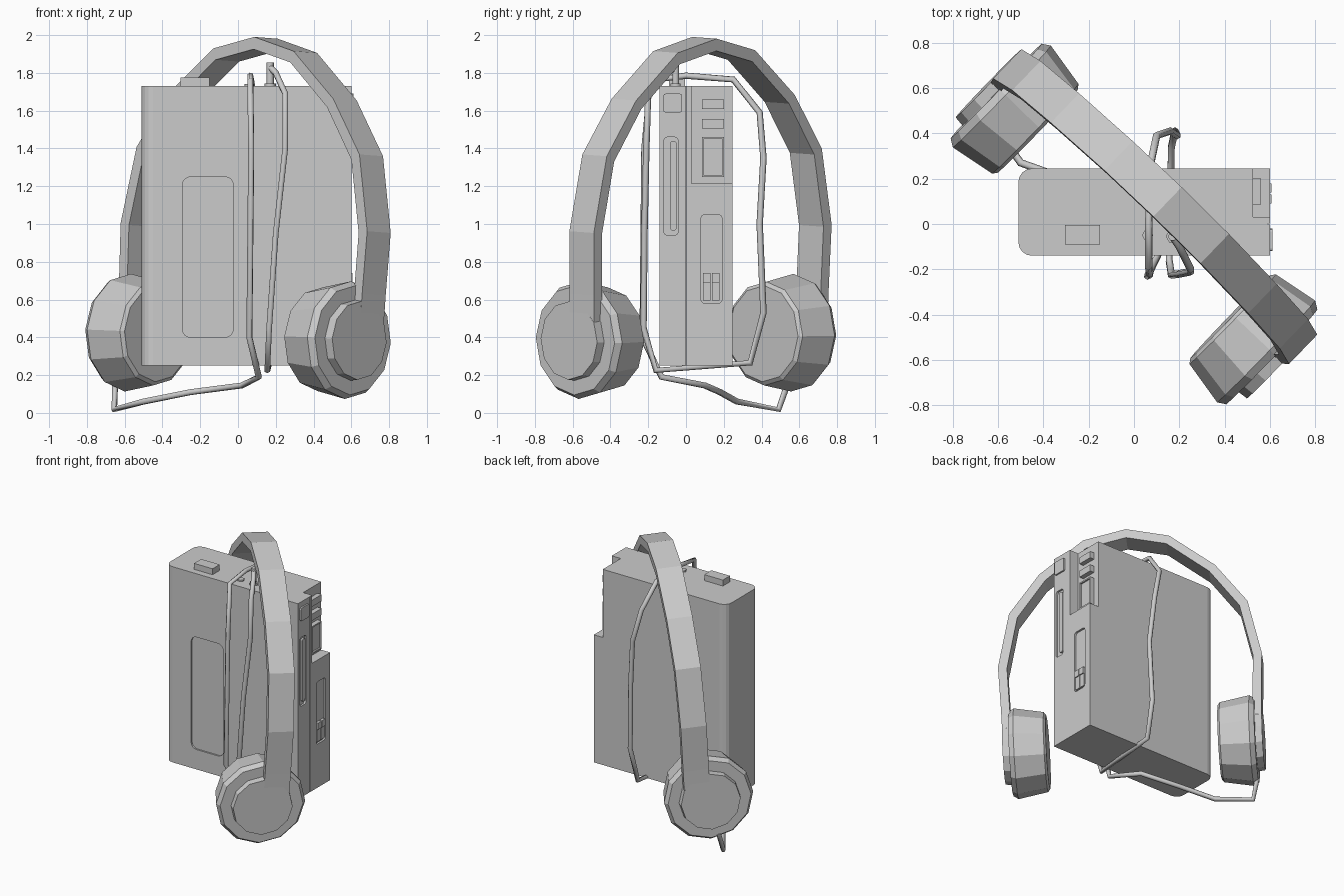
import bpy, bmesh
from math import radians, cos, sin, pi
from mathutils import Matrix, Vector

if "Cube" in bpy.data.objects:
    bpy.data.objects.remove(bpy.data.objects["Cube"])


def make_object(name, bm, matrix=None):
    bmesh.ops.recalc_face_normals(bm, faces=bm.faces)
    mesh = bpy.data.meshes.new(name)
    bm.to_mesh(mesh)
    bm.free()
    ob = bpy.data.objects.new(name, mesh)
    bpy.context.collection.objects.link(ob)
    if matrix:
        ob.matrix_world = matrix
    return ob


def box(name, x, y, z, radius=0.0, pick=None, segments=4):
    """Box from axis ranges; edges accepted by pick(mid, direction) are rounded."""
    bm = bmesh.new()
    size = [r[1] - r[0] for r in (x, y, z)]
    mid = [(r[0] + r[1]) / 2 for r in (x, y, z)]
    bmesh.ops.create_cube(bm, size=1, matrix=Matrix.Translation(mid) @ Matrix.Diagonal((*size, 1)))
    if radius:
        edges = [e for e in bm.edges if pick(
            (e.verts[0].co + e.verts[1].co) / 2, (e.verts[1].co - e.verts[0].co).normalized())]
        bmesh.ops.bevel(bm, geom=edges, offset=radius, segments=segments, profile=0.5, affect='EDGES')
    return make_object(name, bm)


def along(axis):
    return lambda mid, d: abs(d[axis]) > 0.9


def cut(target, cutter):
    cutter.hide_render = True
    cutter.hide_viewport = True
    mod = target.modifiers.new(cutter.name, 'BOOLEAN')
    mod.operation = 'DIFFERENCE'
    mod.solver = 'EXACT'
    mod.object = cutter


# Player case: left upright edges rounded, right side square
case = box('player_case', (-0.51, 0.60), (-0.14, 0.245), (0.25, 1.73), 0.06,
           lambda m, d: abs(d.z) > 0.9 and m.x < 0)

# Recesses: button notch, front window, two side slots, side seam
cut(case, box('notch_cutter', (0.525, 0.7), (0.03, 0.35), (1.215, 1.85)))
cut(case, box('window_cutter', (-0.295, -0.025), (-0.2, -0.128), (0.40, 1.25), 0.045, along(1)))
cut(case, box('dial_slot_cutter', (0.585, 0.7), (-0.117, -0.042), (0.94, 1.46), 0.02, along(0)))
cut(case, box('slider_slot_cutter', (0.585, 0.7), (0.08, 0.19), (0.58, 1.05), 0.02, along(0)))
cut(case, box('seam_cutter', (0.592, 0.7), (-0.002, 0.002), (0.2, 1.8)))

# Controls
box('top_button', (-0.305, -0.15), (-0.09, -0.005), (1.72, 1.775))
box('side_button', (0.59, 0.612), (-0.12, -0.02), (1.59, 1.69), 0.012, along(0), 2)
box('dial_bar', (0.58, 0.598), (-0.085, -0.05), (0.965, 1.44), 0.014, along(0), 3)
for i, (z0, z1) in enumerate(((1.61, 1.66), (1.505, 1.555))):
    box(f'notch_button_{i + 1}', (0.515, 0.56), (0.085, 0.20), (z0, z1))
panel = box('notch_panel_button', (0.515, 0.56), (0.085, 0.20), (1.25, 1.46))
cut(panel, box('panel_inset_cutter', (0.548, 0.7), (0.093, 0.192), (1.26, 1.45)))
for i, y in enumerate((0.09, 0.138)):
    box(f'slider_{i + 1}_lower', (0.58, 0.598), (y, y + 0.04), (0.595, 0.69))
    box(f'slider_{i + 1}_upper', (0.58, 0.606), (y, y + 0.04), (0.69, 0.74))


def turned(name, profile, sides, matrix, smooth=False):
    """Solid of revolution about local x from (x, radius) pairs."""
    bm = bmesh.new()
    rings = [[bm.verts.new((x, r * cos(2 * pi * i / sides), r * sin(2 * pi * i / sides)))
              for i in range(sides)] for x, r in profile]
    for a, b in zip(rings, rings[1:]):
        for i in range(sides):
            j = (i + 1) % sides
            bm.faces.new((a[i], a[j], b[j], b[i]))
    bm.faces.new(rings[0])
    bm.faces.new(rings[-1])
    return make_object(name, bm, matrix)


# Headphones frame: turned across the player, leaning a little; local x runs ear to ear
phones = (Matrix.Translation((0, 0, 0.405)) @ Matrix.Rotation(radians(-43.9), 4, 'Z')
          @ Matrix.Rotation(radians(-3), 4, 'X') @ Matrix.Rotation(radians(1.4), 4, 'Y'))

# Headband: faceted arch, half outline mirrored
half_out = [(0.89, 0.0), (0.895, 0.25), (0.907, 0.58), (0.82, 0.985), (0.605, 1.275), (0.295, 1.52)]
half_in = [(0.83, 0.0), (0.835, 0.25), (0.845, 0.57), (0.763, 0.955), (0.563, 1.23), (0.275, 1.46)]


def arch(half, top):
    return half + [(0.0, top)] + [(-x, z) for x, z in reversed(half)]


bm = bmesh.new()
sections = []
for (xo, zo), (xi, zi) in zip(arch(half_out, 1.588), arch(half_in, 1.523)):
    sections.append([bm.verts.new(p) for p in (
        (xo, 0.0, zo), (xo, 0.18, zo), (xi, 0.18, zi), (xi, 0.0, zi))])
for a, b in zip(sections, sections[1:]):
    for i in range(4):
        j = (i + 1) % 4
        bm.faces.new((a[i], a[j], b[j], b[i]))
bm.faces.new(sections[0])
bm.faces.new(sections[-1])
make_object('headband', bm, phones)

# Ear cups and the discs that hold them, one per side
cup = [(0.59, 0.255), (0.605, 0.275), (0.81, 0.312), (0.845, 0.29)]
disc = [(0.83, 0.215), (0.893, 0.208)]
for side, turn in (('right', 0), ('left', pi)):
    m = phones @ Matrix.Scale(-1 if turn else 1, 4, (1, 0, 0))
    for name, profile in (('ear_cup', cup), ('ear_disc', disc)):
        sign = -1 if turn else 1
        turned(f'{side}_{name}', [(sign * x, r) for x, r in profile], 12, phones)


def tube(name, points, radius):
    curve = bpy.data.curves.new(name, 'CURVE')
    curve.dimensions = '3D'
    curve.bevel_depth = radius
    curve.bevel_resolution = 1
    curve.use_fill_caps = True
    spline = curve.splines.new('POLY')
    spline.points.add(len(points) - 1)
    for p, co in zip(spline.points, points):
        p.co = (*co, 1)
    ob = bpy.data.objects.new(name, curve)
    bpy.context.collection.objects.link(ob)


# Cable: plug, down the front, under, up the back, over the top, down, then to the left cup
tube('cable', [
    (0.17, -0.055, 1.83), (0.20, -0.10, 1.80), (0.25, -0.20, 1.69), (0.25, -0.21, 1.40),
    (0.20, -0.22, 0.95), (0.165, -0.225, 0.45), (0.155, -0.16, 0.225),
    (0.165, 0.34, 0.265), (0.18, 0.41, 0.53), (0.19, 0.39, 1.0), (0.16, 0.41, 1.35),
    (0.10, 0.39, 1.59), (0.07, 0.25, 1.765), (0.065, 0.0, 1.785), (0.065, -0.19, 1.76),
    (0.07, -0.22, 1.40), (0.06, -0.23, 0.40), (0.11, -0.13, 0.19), (0.02, 0.10, 0.145),
    (-0.25, 0.18, 0.11), (-0.50, 0.27, 0.06), (-0.655, 0.49, 0.018), (-0.65, 0.54, 0.16)], 0.017)

# Plug and spare socket on top
tube('plug', [(0.17, -0.055, 1.72), (0.17, -0.055, 1.855)], 0.02)
tube('plug_collar', [(0.17, -0.055, 1.72), (0.17, -0.055, 1.745)], 0.03)
tube('spare_socket', [(0.06, -0.05, 1.72), (0.06, -0.05, 1.74)], 0.025)
